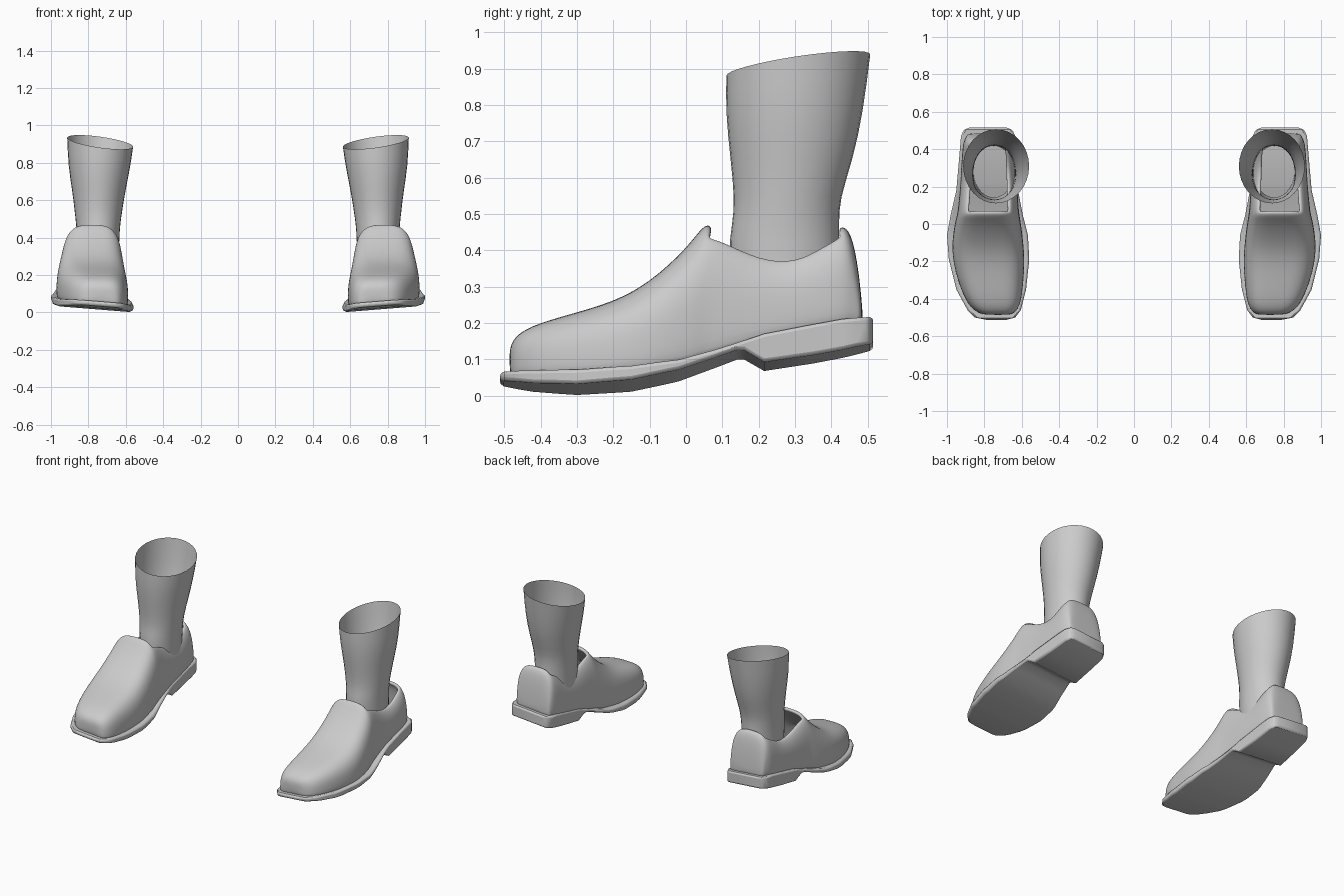
import bpy, bmesh, math

if "Cube" in bpy.data.objects:
    bpy.data.objects.remove(bpy.data.objects["Cube"])

grey = bpy.data.materials.new("plain_grey")
grey.use_nodes = True
COLOUR = (0.6, 0.6, 0.6, 1)
grey.diffuse_color = COLOUR
grey.node_tree.nodes["Principled BSDF"].inputs["Base Color"].default_value = COLOUR


def lerp_table(table, y):
    """Linear lookup of every column of a table keyed by its first column."""
    if y <= table[0][0]:
        return table[0][1:]
    for a, b in zip(table, table[1:]):
        if y <= b[0]:
            f = (y - a[0]) / (b[0] - a[0])
            return [p + (q - p) * f for p, q in zip(a[1:], b[1:])]
    return table[-1][1:]


def loft(name, rings, closed, caps=(), skip=None):
    """Skin a list of point rings into a mesh object."""
    bm = bmesh.new()
    vs = [[bm.verts.new(p) for p in r] for r in rings]
    n = len(rings[0])
    for i in range(len(vs) - 1):
        for j in range(n if closed else n - 1):
            if not (skip and skip(i, j)):
                k = (j + 1) % n
                bm.faces.new((vs[i][j], vs[i][k], vs[i + 1][k], vs[i + 1][j]))
    for c in caps:
        bm.faces.new(vs[c])
    bmesh.ops.recalc_face_normals(bm, faces=bm.faces)
    me = bpy.data.meshes.new(name)
    bm.to_mesh(me)
    bm.free()
    me.materials.append(grey)
    ob = bpy.data.objects.new(name, me)
    bpy.context.collection.objects.link(ob)
    return ob


def finish(ob, levels, angle=180):
    """Add subdivision, smooth shading and the mirrored twin."""
    if levels:
        sub = ob.modifiers.new("smooth", "SUBSURF")
        sub.levels = sub.render_levels = levels
    mir = ob.modifiers.new("pair", "MIRROR")
    mir.use_mirror_merge = False
    bpy.ops.object.select_all(action="DESELECT")
    ob.select_set(True)
    bpy.context.view_layer.objects.active = ob
    bpy.ops.object.shade_smooth_by_angle(angle=math.radians(angle))


def roll(x):
    return 0.08 * (x - 0.78)


# Sole: plan outline (y, inner x, outer x) and height profile (y, bottom, top)
OUTLINE = [(-.512, .68, .79), (-.50, .635, .85), (-.46, .605, .89), (-.35, .577, .95),
           (-.19, .56, .99), (-.06, .567, 1.0), (.05, .595, .98), (.18, .62, .95),
           (.35, .63, .935), (.47, .635, .925), (.503, .65, .91), (.515, .68, .88)]
HEIGHT = [(-.512, .038, .062), (-.42, .025, .06), (-.3, .018, .058), (-.15, .028, .066),
          (-.02, .055, .083), (.08, .09, .112), (.14, .112, .132), (.16, .112, .139),
          (.215, .08, .158), (.35, .1, .185), (.43, .115, .2), (.515, .135, .208)]
stations = sorted({r[0] for r in OUTLINE} | {r[0] for r in HEIGHT})
rings = []
for y in stations:
    xi, xo = lerp_table(OUTLINE, y)
    lo, hi = lerp_table(HEIGHT, y)
    rings.append([(x, y, z + roll(x)) for x, z in ((xi, lo), (xo, lo), (xo, hi), (xi, hi))])
sole = loft("sole", rings, True, caps=(0, -1))
bev = sole.modifiers.new("rounded_edge", "BEVEL")
bev.width = 0.01
bev.segments = 2
bev.angle_limit = math.radians(40)
finish(sole, 0, 50)

# Upper: arched sections (y, inner x, outer x, crown height), open on top behind the lip
ARCHES = [(-.486, .665, .79, .125), (-.475, .635, .84, .16), (-.43, .605, .89, .192),
          (-.33, .592, .935, .222), (-.2, .583, .97, .258), (-.1, .59, .975, .312),
          (0, .603, .96, .405), (.04, .61, .95, .46), (.062, .613, .945, .475),
          (.1, .617, .94, .43), (.2, .622, .93, .378), (.3, .628, .925, .368),
          (.38, .632, .92, .415), (.43, .638, .915, .47), (.455, .643, .905, .45),
          (.475, .652, .895, .35), (.486, .66, .885, .23)]
N, RIM, POWER = 16, 5, 0.58
first, last = 8, 13
rings = []
for i, (y, xi, xo, top) in enumerate(ARCHES):
    base = lerp_table(HEIGHT, y)[1] - 0.012
    rise = top - base
    if first < i < last:
        rise /= math.sin(math.pi * RIM / N) ** POWER
    ring = []
    for j in range(N + 1):
        t = math.pi * j / N
        c, s = -math.cos(t), max(math.sin(t), 0)
        x = (xi + xo) / 2 + (xo - xi) / 2 * math.copysign(abs(c) ** POWER, c)
        up = s ** POWER
        ring.append((x, y, base + rise * up + roll(x) * (1 - up)))
    rings.append(ring)
upper = loft("shoe_upper", rings, False, caps=(0, -1),
             skip=lambda i, j: first <= i < last and RIM <= j < N - RIM)
wall = upper.modifiers.new("wall", "SOLIDIFY")
wall.thickness = 0.022
wall.offset = -1
finish(upper, 2)

# Leg: open tube (z, inner x, outer x, front y, back y) with a slanted top edge
LEG = [(.17, .64, .86, .14, .42), (.4, .633, .862, .112, .425), (.47, .628, .867, .125, .423),
       (.54, .618, .875, .132, .424), (.65, .6, .888, .12, .462), (.78, .573, .91, .106, .49),
       (.91, .558, .916, .108, .51)]
SIDES = 16
rings = []
for i, (z, xi, xo, yf, yb) in enumerate(LEG):
    slant = 1 if i == len(LEG) - 1 else 0
    ring = []
    for j in range(SIDES):
        c, s = math.cos(math.tau * j / SIDES), math.sin(math.tau * j / SIDES)
        ring.append(((xi + xo) / 2 + (xo - xi) / 2 * 1.01 * c,
                     (yf + yb) / 2 + (yb - yf) / 2 * 1.01 * s,
                     z + slant * (0.025 * c + 0.03 * s)))
    rings.append(ring)
leg = loft("lower_leg", rings, True)
finish(leg, 1)
